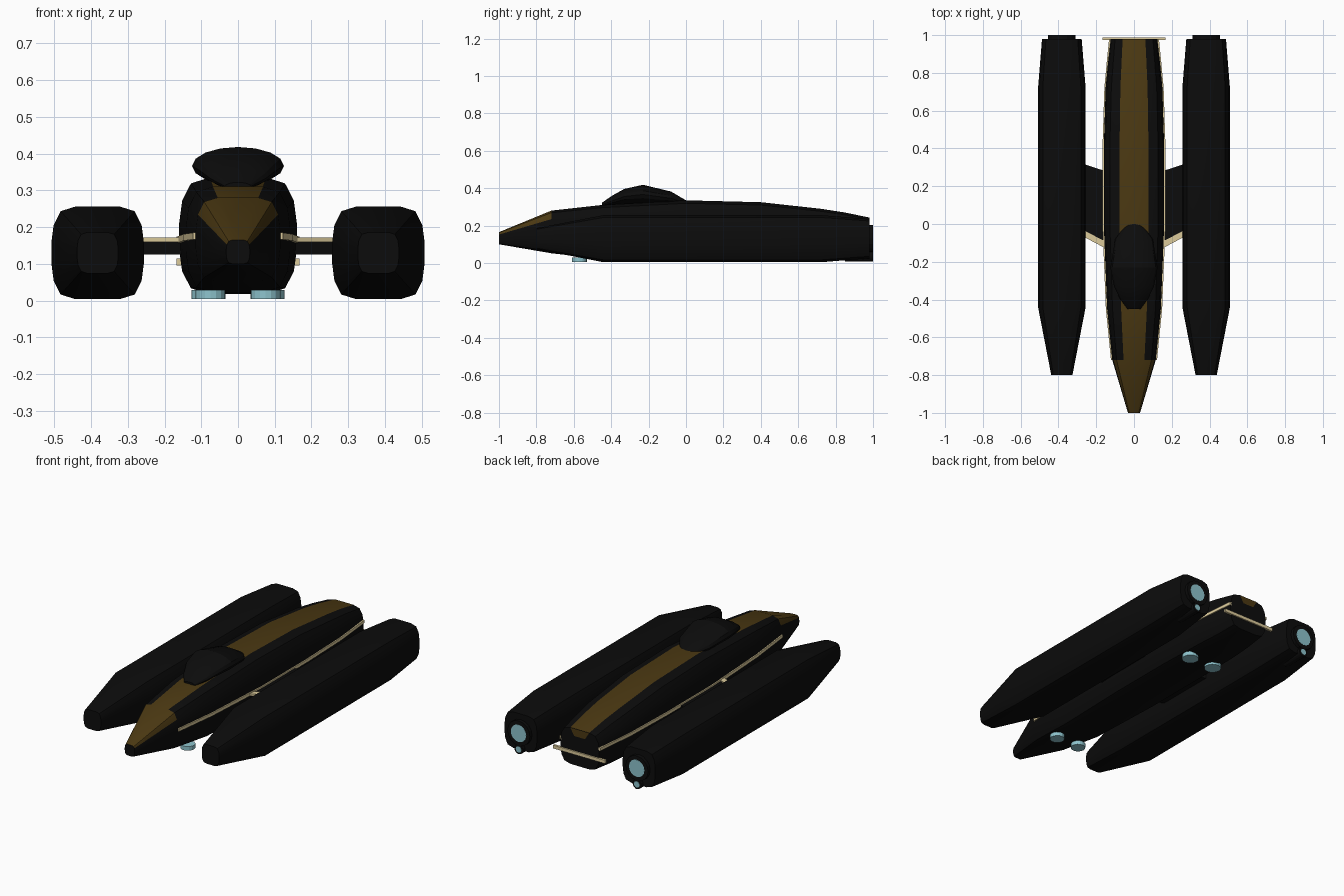
import bpy, bmesh, math
from mathutils import Vector

cube = bpy.data.objects.get("Cube")
if cube:
    bpy.data.objects.remove(cube, do_unlink=True)


def material(name, rgb):
    m = bpy.data.materials.new(name)
    m.use_nodes = True
    m.diffuse_color = (*rgb, 1)
    m.node_tree.nodes["Principled BSDF"].inputs["Base Color"].default_value = (*rgb, 1)
    return m


BLACK = material("black", (0.0035, 0.0035, 0.0035))
GOLD = material("dark gold", (0.07, 0.04, 0.006))
CREAM = material("cream trim", (0.72, 0.6, 0.33))
BLUE = material("pale blue glow", (0.27, 0.55, 0.61))

# Rounded-box cross-section, one quarter mirrored into a ring
QUARTER = [(1, .22), (.95, .6), (.8, .9), (.48, 1)]
RING = QUARTER + [(-u, v) for u, v in reversed(QUARTER)]
RING += [(-u, -v) for u, v in RING]
OVAL = [(math.cos(i * math.pi / 8), math.sin(i * math.pi / 8)) for i in range(16)]


def finish(name, bm, mats, smooth=True):
    bmesh.ops.recalc_face_normals(bm, faces=bm.faces)
    mesh = bpy.data.meshes.new(name)
    bm.to_mesh(mesh)
    bm.free()
    ob = bpy.data.objects.new(name, mesh)
    bpy.context.collection.objects.link(ob)
    for m in mats:
        mesh.materials.append(m)
    if smooth:
        bpy.ops.object.select_all(action='DESELECT')
        ob.select_set(True)
        bpy.context.view_layer.objects.active = ob
        bpy.ops.object.shade_smooth_by_angle(angle=math.radians(25))
    return ob


def loft(name, sections, mats, ring=RING, x=0, paint=None):
    """Skin sections given as (y, half width, bottom z, top z)."""
    bm = bmesh.new()
    rings = []
    for y, hw, lo, hi in sections:
        mid, hh = (lo + hi) / 2, (hi - lo) / 2
        rings.append([bm.verts.new((x + u * hw, y, mid + v * hh)) for u, v in ring])
    n = len(ring)
    for s in range(len(rings) - 1):
        a, b = rings[s], rings[s + 1]
        for i in range(n):
            j = (i + 1) % n
            f = bm.faces.new((a[i], a[j], b[j], b[i]))
            if paint:
                f.material_index = paint(s, ring[i], ring[j])
    bm.faces.new(rings[0])
    bm.faces.new(rings[-1])
    return finish(name, bm, mats)


def prism(name, outline, lo, hi, mat):
    """Flat plate from an x, y outline between two heights."""
    bm = bmesh.new()
    base = bm.faces.new([bm.verts.new((px, py, lo)) for px, py in outline])
    up = bmesh.ops.extrude_face_region(bm, geom=[base])
    verts = [v for v in up["geom"] if isinstance(v, bmesh.types.BMVert)]
    bmesh.ops.translate(bm, verts=verts, vec=(0, 0, hi - lo))
    return finish(name, bm, [mat], False)


def cylinder(name, centre, r, depth, mat, along_y=False):
    rot = (math.pi / 2, 0, 0) if along_y else (0, 0, 0)
    bpy.ops.mesh.primitive_cylinder_add(vertices=16, radius=r, depth=depth,
                                        location=centre, rotation=rot)
    ob = bpy.context.object
    ob.name = name
    ob.data.materials.append(mat)
    return ob


# Central hull: gold nose cowl and spine stripe
HULL = [(-1, .032, .1, .165), (-.72, .115, .052, .28), (-.45, .142, .022, .31),
        (0, .16, .018, .335), (.4, .16, .018, .325), (.72, .15, .018, .29),
        (.85, .138, .02, .27), (.98, .125, .03, .243)]


def hull_paint(section, p, q):
    limit = .55 if section == 0 else .95
    return int(min(p[1], q[1]) > limit)


loft("hull", HULL, [BLACK, GOLD], paint=hull_paint)

# Gold end of the spine stripe, wrapped onto the tail
bm = bmesh.new()
tail = [bm.verts.new((px, .982, pz)) for px, pz in
        ((-.06, .242), (.06, .242), (.035, .2), (-.035, .2))]
bm.faces.new(tail)
plate = finish("tail_stripe", bm, [GOLD], False)
if plate.data.polygons[0].normal.y < 0:
    plate.data.flip_normals()

# Canopy bubble
loft("canopy", [(-.45, .035, .3, .322), (-.395, .075, .305, .36), (-.33, .106, .315, .396),
                (-.23, .125, .315, .418), (-.08, .1, .31, .382), (0, .04, .305, .335)],
     [BLACK], ring=OVAL)


def hull_half_width(y):
    for (y0, w0, *_), (y1, w1, *_) in zip(HULL, HULL[1:]):
        if y <= y1:
            return w0 + (w1 - w0) * (y - y0) / (y1 - y0)
    return HULL[-1][1]


for side, tag in ((1, "left"), (-1, "right")):
    px = side * .382

    # Engine pod with main and lower nozzles
    loft(tag + "_pod", [(-.8, .056, .074, .186), (-.44, .126, .004, .256),
                        (.72, .126, .004, .256), (.98, .105, .025, .235)], [BLACK], x=px)
    cylinder(tag + "_nozzle", (px, .96, .13), .073, .08, BLACK, True)
    cylinder(tag + "_nozzle_glow", (px, .9985, .13), .05, .005, BLUE, True)
    cylinder(tag + "_lower_nozzle", (px, .924, .036), .028, .15, BLACK, True)
    cylinder(tag + "_lower_nozzle_glow", (px, .9985, .036), .018, .005, BLUE, True)

    # Swept strut wing with a cream leading edge
    prism(tag + "_wing", [(side * a, b) for a, b in
                          ((.12, -.11), (.29, -.03), (.29, .325), (.12, .27))],
          .125, .165, BLACK)
    prism(tag + "_wing_edge", [(side * a, b) for a, b in
                               ((.12, -.145), (.29, -.055), (.29, -.02), (.12, -.11))],
          .16, .172, CREAM)

    # Trim strip following the hull side
    bm = bmesh.new()
    loops = []
    for y in [-.72] + [s[0] for s in HULL[2:]]:
        w = hull_half_width(y)
        z = .165 + .015 * max(0, -y)
        loops.append([bm.verts.new((side * (w + dx), y, z + dz)) for dx, dz in
                      ((-.01, -.009), (.007, -.009), (.007, .009), (-.01, .009))])
    for a, b in zip(loops, loops[1:]):
        for i in range(4):
            bm.faces.new((a[i], a[i - 1], b[i - 1], b[i]))
    bm.faces.new(loops[0])
    bm.faces.new(loops[-1])
    finish(tag + "_trim_strip", bm, [CREAM], False)

    # Hover pads under the hull
    cylinder(tag + "_front_pad", (side * .075, -.57, .017), .04, .024, BLUE)
    cylinder(tag + "_rear_pad", (side * .08, .58, .017), .046, .024, BLUE)

# Tail crossbar
prism("tail_bar", [(-.168, .974), (.168, .974), (.168, .988), (-.168, .988)], .095, .114, CREAM)
